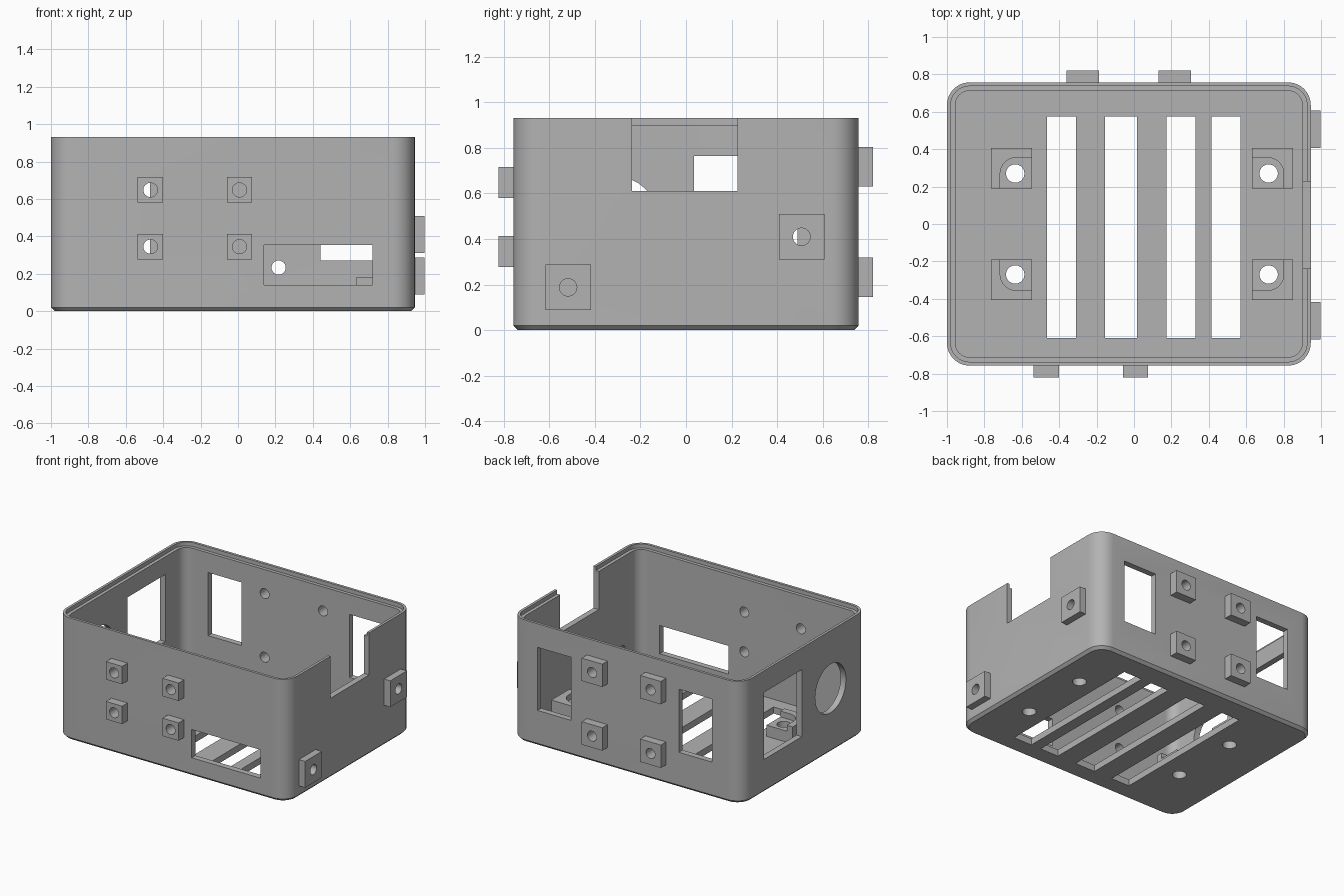
import bpy, bmesh, math
from mathutils import Matrix, Vector

if "Cube" in bpy.data.objects:
    bpy.data.objects.remove(bpy.data.objects["Cube"])

grey = bpy.data.materials.new("plain grey")
grey.use_nodes = True
grey.diffuse_color = (0.45, 0.45, 0.45, 1)
grey.node_tree.nodes["Principled BSDF"].inputs["Base Color"].default_value = grey.diffuse_color

# Enclosure extents
X0, X1, Y, TOP = -1.0, 0.945, 0.757, 0.93
WALL, FLOOR, RADIUS = 0.045, 0.05, 0.12


def make_object(name, bm):
    bmesh.ops.recalc_face_normals(bm, faces=bm.faces)
    mesh = bpy.data.meshes.new(name)
    bm.to_mesh(mesh)
    bm.free()
    mesh.materials.append(grey)
    obj = bpy.data.objects.new(name, mesh)
    bpy.context.collection.objects.link(obj)
    return obj


def add_box(bm, x, y, z):
    """Box from three (low, high) ranges."""
    lo, hi = Vector((x[0], y[0], z[0])), Vector((x[1], y[1], z[1]))
    mat = Matrix.Translation((lo + hi) / 2) @ Matrix.Diagonal((hi - lo).to_4d())
    bmesh.ops.create_cube(bm, size=1, matrix=mat)


def add_rod(bm, centre, radius, length, axis):
    turn = {"X": Matrix.Rotation(math.pi / 2, 4, "Y"),
            "Y": Matrix.Rotation(math.pi / 2, 4, "X"), "Z": Matrix()}[axis]
    bmesh.ops.create_cone(bm, cap_ends=True, segments=32, radius1=radius, radius2=radius,
                          depth=length, matrix=Matrix.Translation(centre) @ turn)


def add_loft(bm, x, y, radius, rings, steps=8):
    """Rounded rectangle lofted through (inset, height) rings, capped at both ends."""
    loops = []
    for inset, z in rings:
        r = radius - inset
        loop = []
        for q, (cx, cy) in enumerate([(x[1] - radius, y[1] - radius), (x[0] + radius, y[1] - radius),
                                      (x[0] + radius, y[0] + radius), (x[1] - radius, y[0] + radius)]):
            for i in range(steps + 1):
                a = (q + i / steps) * math.pi / 2
                loop.append(bm.verts.new((cx + r * math.cos(a), cy + r * math.sin(a), z)))
        loops.append(loop)
    for a, b in zip(loops, loops[1:]):
        for i in range(len(a)):
            j = (i + 1) % len(a)
            bm.faces.new((a[i], a[j], b[j], b[i]))
    bm.faces.new(loops[0])
    bm.faces.new(loops[-1])


def cut(obj, cutter):
    mod = obj.modifiers.new("cut", "BOOLEAN")
    mod.operation, mod.solver, mod.object = "DIFFERENCE", "EXACT", cutter
    bpy.context.view_layer.update()
    mesh = bpy.data.meshes.new_from_object(obj.evaluated_get(bpy.context.evaluated_depsgraph_get()))
    obj.modifiers.clear()
    obj.data = mesh


def smooth(obj):
    bpy.ops.object.select_all(action="DESELECT")
    obj.select_set(True)
    bpy.context.view_layer.objects.active = obj
    bpy.ops.object.shade_smooth_by_angle(angle=math.radians(30))


# Open tray with a chamfered base and a stepped rim
bm = bmesh.new()
add_loft(bm, (X0, X1), (-Y, Y), RADIUS,
         [(0.02, 0), (0, 0.02), (0, TOP), (0.02, TOP), (0.02, TOP - 0.03),
          (WALL, TOP - 0.03), (WALL, FLOOR)])
shell = make_object("case_shell", bm)

# Openings in the floor and walls
openings = bmesh.new()
for slot in [(-0.465, -0.31), (-0.155, 0.015), (0.175, 0.33), (0.415, 0.57)]:
    add_box(openings, slot, (-0.61, 0.575), (-0.1, 0.1))
front, back = (-Y - 0.1, -Y + 0.1), (Y - 0.1, Y + 0.1)
left, right = (X1 - 0.1, X1 + 0.1), (X0 - 0.1, X0 + 0.1)
add_box(openings, (0.14, 0.72), front, (0.14, 0.355))
add_box(openings, (0.44, 0.72), back, (0.27, 0.75))
add_box(openings, (-0.75, -0.47), back, (0.27, 0.75))
add_box(openings, right, (0.035, 0.49), (0.255, 0.765))
add_rod(openings, (X0, -0.31, 0.49), 0.185, 0.2, "X")
add_box(openings, left, (-0.237, 0.227), (0.61, 1.1))

# Square bosses with screw holes: name, axis, wall position, outward sign, half size, centres
bosses = [
    ("front_boss", "Y", -Y, -1, 0.068, 0.065, [(x, z) for x in (-0.468, 0.008) for z in (0.345, 0.648)]),
    ("back_boss", "Y", Y, 1, 0.087, 0.063, [(x, z) for x in (-0.275, 0.217) for z in (0.233, 0.717)]),
    ("left_boss", "X", X1, 1, 0.1, 0.052, [(-0.517, 0.188), (0.507, 0.41)]),
]
boss_objects = []
for name, axis, wall, sign, half, height, centres in bosses:
    for n, (a, z) in enumerate(centres, 1):
        depth = sorted((wall - sign * 0.01, wall + sign * height))
        span, tall = (a - half, a + half), (z - half, z + half)
        bm = bmesh.new()
        add_box(bm, *((depth, span, tall) if axis == "X" else (span, depth, tall)))
        boss_objects.append(make_object(f"{name}_{n}", bm))
        add_rod(openings, (wall, a, z) if axis == "X" else (a, wall, z), 0.038, 0.24, axis)

# Corner standoffs, each with a rounded pocket facing the middle of the floor
MID = 0.0425
standoffs = []
for sx in (-1, 1):
    for sy in (-1, 1):
        def xs(a, b):
            return sorted((MID + sx * a, MID + sx * b))

        def ys(a, b):
            return sorted((sy * a, sy * b))
        bm = bmesh.new()
        add_box(bm, xs(0.588, 0.808), ys(0.19, 0.405), (FLOOR - 0.01, 0.18))
        post = make_object(f"standoff_{'left' if sx > 0 else 'right'}_{'back' if sy > 0 else 'front'}", bm)
        bm = bmesh.new()
        add_loft(bm, xs(0.4, 0.758), ys(0.0, 0.355), 0.085, [(0, 0.135), (0, 0.3)])
        pocket = make_object("pocket_cutter", bm)
        cut(post, pocket)
        bpy.data.objects.remove(pocket)
        standoffs.append(post)
        add_rod(openings, (MID + sx * 0.6775, sy * 0.27, 0.1), 0.049, 0.3, "Z")

# Cut every part with the shared openings, then shade
cutter = make_object("openings_cutter", openings)
cutter.hide_render = True
for part in [shell] + boss_objects + standoffs:
    cut(part, cutter)
    smooth(part)
bpy.data.objects.remove(cutter)
